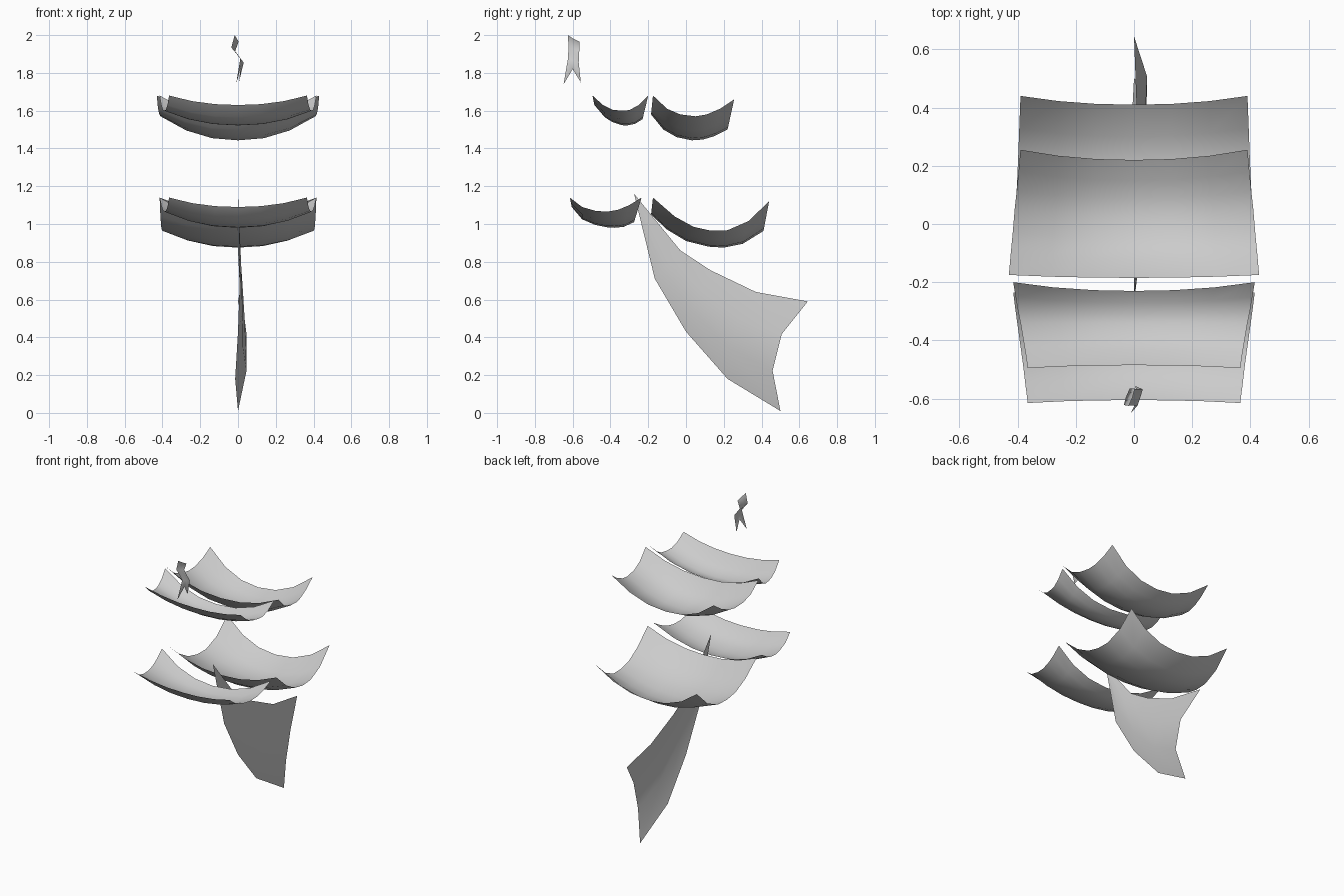
import bpy
from mathutils import Vector


def sheet(name, rows):
    """Smooth single-layer cloth from equal-length rows of points."""
    n = len(rows[0])
    verts = [p for r in rows for p in r]
    faces = [(i * n + j, i * n + j + 1, (i + 1) * n + j + 1, (i + 1) * n + j)
             for i in range(len(rows) - 1) for j in range(n - 1)]
    me = bpy.data.meshes.new(name)
    me.from_pydata(verts, [], faces)
    me.validate()
    me.shade_smooth()
    ob = bpy.data.objects.new(name, me)
    bpy.context.collection.objects.link(ob)
    return ob


def square_sail(name, side, centre, w_front, w_back, cols=6):
    """Billowing sail: blend the side (y, z) profile into the centre profile."""
    rows = []
    for i, (s, c) in enumerate(zip(side, centre)):
        half = w_front + (w_back - w_front) * i / (len(side) - 1)
        row = []
        for j in range(cols + 1):
            u = 2 * j / cols - 1
            k = 1 - abs(u) ** 2.2
            row.append((u * half, s[0] + (c[0] - s[0]) * k, s[1] + (c[1] - s[1]) * k))
        rows.append(row)
    return sheet(name, rows)


# Four square sails
square_sail("main_upper_sail",
            [(-.175, 1.68), (-.1, 1.61), (-.03, 1.58), (.05, 1.57), (.11, 1.58), (.18, 1.61), (.255, 1.66)],
            [(-.185, 1.58), (-.12, 1.5), (-.05, 1.46), (.03, 1.443), (.09, 1.447), (.15, 1.465), (.22, 1.5)],
            .43, .39)
square_sail("main_lower_sail",
            [(-.175, 1.14), (-.06, 1.04), (.04, .985), (.13, .965), (.22, .967), (.33, 1.015), (.44, 1.12)],
            [(-.185, 1.05), (-.1, .97), (0, .91), (.12, .88), (.2, .875), (.3, .895), (.41, .963)],
            .415, .39)
square_sail("front_upper_sail",
            [(-.495, 1.68), (-.44, 1.63), (-.39, 1.605), (-.34, 1.6), (-.3, 1.603), (-.25, 1.63), (-.2, 1.68)],
            [(-.485, 1.63), (-.43, 1.565), (-.39, 1.54), (-.34, 1.523), (-.31, 1.522), (-.27, 1.53), (-.23, 1.555)],
            .365, .415)
square_sail("front_lower_sail",
            [(-.615, 1.14), (-.55, 1.09), (-.48, 1.07), (-.42, 1.065), (-.36, 1.075), (-.3, 1.1), (-.235, 1.14)],
            [(-.605, 1.09), (-.55, 1.025), (-.48, .995), (-.42, .983), (-.38, .98), (-.33, .985), (-.275, 1.01)],
            .365, .415)

# Triangular stern sail: ribs between the two long edges, trailing edge bowed inwards
apex = Vector((0, -.275, 1.16))
upper = [(0, -.03, .86), (.005, .13, .755), (.01, .37, .64), (0, .645, .59)]
lower = [(.01, -.165, .71), (0, 0, .43), (-.015, .22, .18), (0, .5, .01)]
rows = [[apex] * 4]
for i, (u, l) in enumerate(zip(upper, lower)):
    u, l = Vector(u), Vector(l)
    t = (i + 1) / 4
    bow = Vector((.045 * t, -.09 * t ** 3, .02 * t ** 3))
    rows.append([u, u.lerp(l, 1 / 3) + bow, u.lerp(l, 2 / 3) + bow, l])
stern = sheet("stern_sail", rows)

# Small swallow-tailed pennant with an S-shaped wave
pennant = [
    [(-.018, -.625, 2.0), (-.005, -.595, 1.98), (.003, -.565, 1.965)],
    [(-.035, -.622, 1.935), (-.028, -.595, 1.925), (-.015, -.565, 1.915)],
    [(.012, -.625, 1.875), (.022, -.595, 1.865), (.03, -.568, 1.855)],
    [(-.01, -.648, 1.74), (.012, -.6, 1.82), (.005, -.557, 1.75)],
]
sheet("pennant", pennant)
